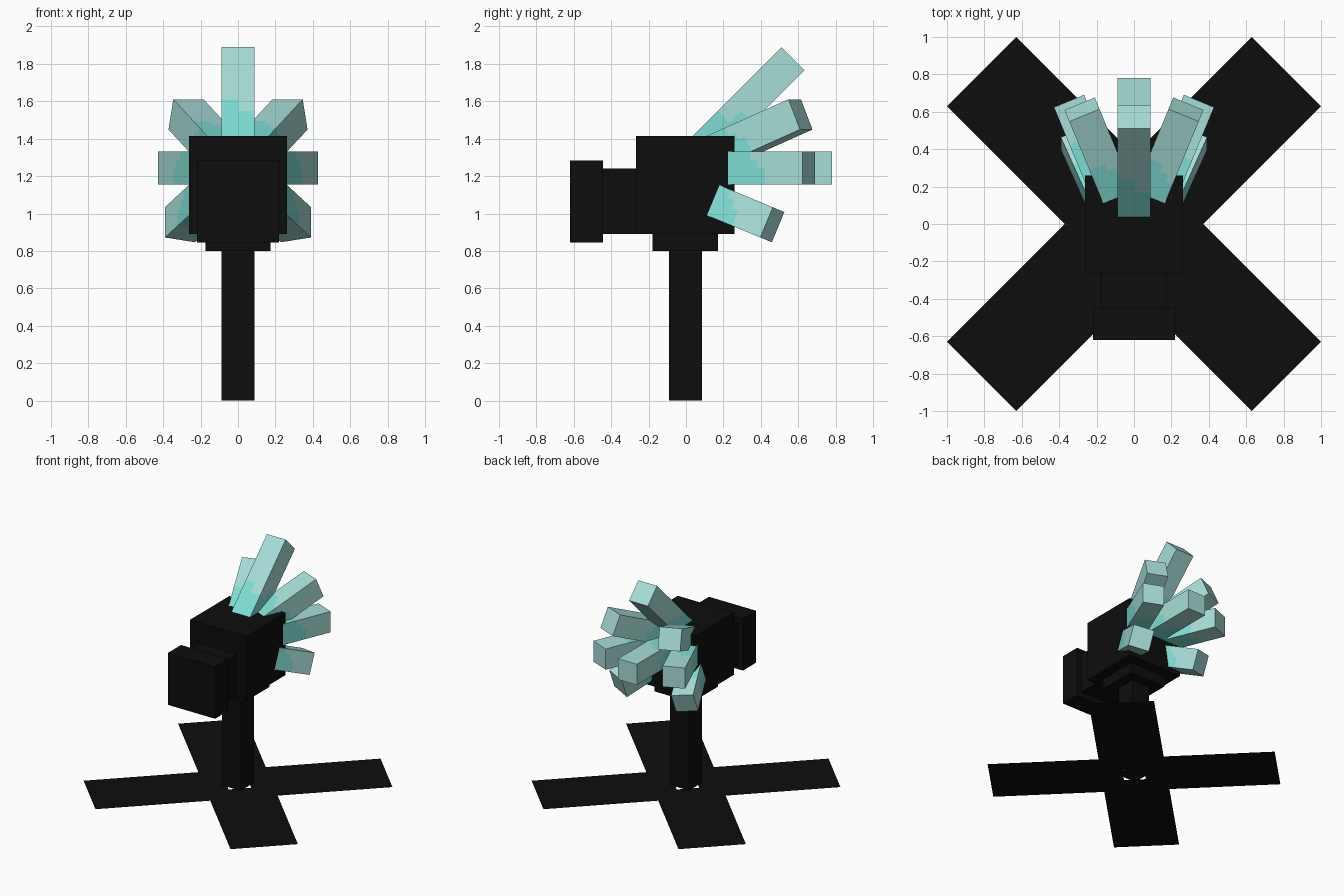
import bpy, bmesh, math
from mathutils import Matrix, Vector

if "Cube" in bpy.data.objects:
    bpy.data.objects.remove(bpy.data.objects["Cube"], do_unlink=True)

U = 0.175                      # basic bar width
TILT = math.radians(22.5)


def material(name, rgb):
    m = bpy.data.materials.new(name)
    m.use_nodes = True
    m.diffuse_color = (*rgb, 1)
    m.node_tree.nodes["Principled BSDF"].inputs["Base Color"].default_value = (*rgb, 1)
    return m


BLACK = material("matte_black", (0.004, 0.004, 0.004))
PALE = material("pale_aqua", (0.39, 0.73, 0.69))
TEAL = material("bright_aqua", (0.21, 0.73, 0.66))


def add_object(name, bm, *mats):
    bmesh.ops.recalc_face_normals(bm, faces=bm.faces)
    me = bpy.data.meshes.new(name)
    bm.to_mesh(me)
    bm.free()
    for m in mats:
        me.materials.append(m)
    ob = bpy.data.objects.new(name, me)
    bpy.context.collection.objects.link(ob)
    return ob


def box(name, lo, hi):
    lo, hi = Vector(lo), Vector(hi)
    bm = bmesh.new()
    bmesh.ops.create_cube(bm, size=1, matrix=Matrix.Translation((lo + hi) / 2)
                          @ Matrix.Diagonal((*(hi - lo), 1)))
    return add_object(name, bm, BLACK)


# Flat cross foot: four mitred sheets around a small open square
W, R, H = 0.2616, 1.1526, 0.0875
outline = [(H, -H), (W, -W), (R, -W), (R, W), (W, W), (H, H)]
for i, label in enumerate(("back_left", "back_right", "front_right", "front_left")):
    bm = bmesh.new()
    bm.faces.new([bm.verts.new((x, y, 0)) for x, y in outline])
    bmesh.ops.rotate(bm, verts=bm.verts, cent=(0, 0, 0),
                     matrix=Matrix.Rotation(math.radians(45 + 90 * i), 3, 'Z'))
    add_object("foot_" + label, bm, BLACK)

# Post, collar, head and stepped snout
box("post", (-0.0875, -0.09, 0), (0.0875, 0.085, 0.80))
box("collar", (-0.175, -0.178, 0.80), (0.175, 0.172, 0.89))
box("head", (-0.263, -0.266, 0.89), (0.263, 0.26, 1.415))
box("snout_neck", (-0.175, -0.445, 0.89), (0.175, -0.266, 1.24))
box("snout_plate", (-0.22, -0.62, 0.845), (0.22, -0.445, 1.283))


# Crystal bars: gridded so the bright base ends in a ragged, stepped edge
def crystal(name, tip, rot, bright_from, length=0.7, strips=4, rings=16):
    bm = bmesh.new()
    bmesh.ops.create_cube(bm, size=1, matrix=Matrix.Translation((0, -length / 2, 0))
                          @ Matrix.Diagonal((U, length, U, 1)))
    for axis, size, n, start in ((0, U, strips, -U / 2), (2, U, strips, -U / 2),
                                 (1, length, rings, -length)):
        normal = Vector((0, 0, 0))
        normal[axis] = 1
        for k in range(1, n):
            geom = bm.verts[:] + bm.edges[:] + bm.faces[:]
            bmesh.ops.bisect_plane(bm, geom=geom, plane_co=normal * (start + size * k / n),
                                   plane_no=normal)
    steps = (-0.04, -0.04, 0.01, 0.05)
    for f in bm.faces:
        c = f.calc_center_median()
        across = c.x if abs(f.normal.z) > 0.5 else c.z
        strip = min(strips - 1, int((across / U + 0.5) * strips))
        f.material_index = int(-c.y > bright_from + steps[strip])
    bm.transform(Matrix.Translation(tip) @ rot.to_4x4())
    return add_object(name, bm, PALE, TEAL)


def pitch(a):
    return Matrix.Rotation(a, 3, 'X')


def yaw(a):
    return Matrix.Rotation(-a, 3, 'Z')


crystal("crystal_top", (0, 0.5725, 1.8275), pitch(math.radians(45)), 0.45)
crystal("crystal_middle", (0, 0.78, 1.243), pitch(0), 0.36)
for s, side in ((1, "left"), (-1, "right")):
    crystal("crystal_upper_" + side, (s * 0.278, 0.612, 1.53),
            yaw(s * TILT) @ pitch(TILT), 0.36)
    crystal("crystal_side_" + side, (s * 0.3475, 0.6575, 1.243), yaw(s * TILT), 0.24)
    crystal("crystal_lower_" + side, (s * 0.31, 0.4615, 0.94),
            pitch(-TILT) @ yaw(s * TILT), 0.21)
